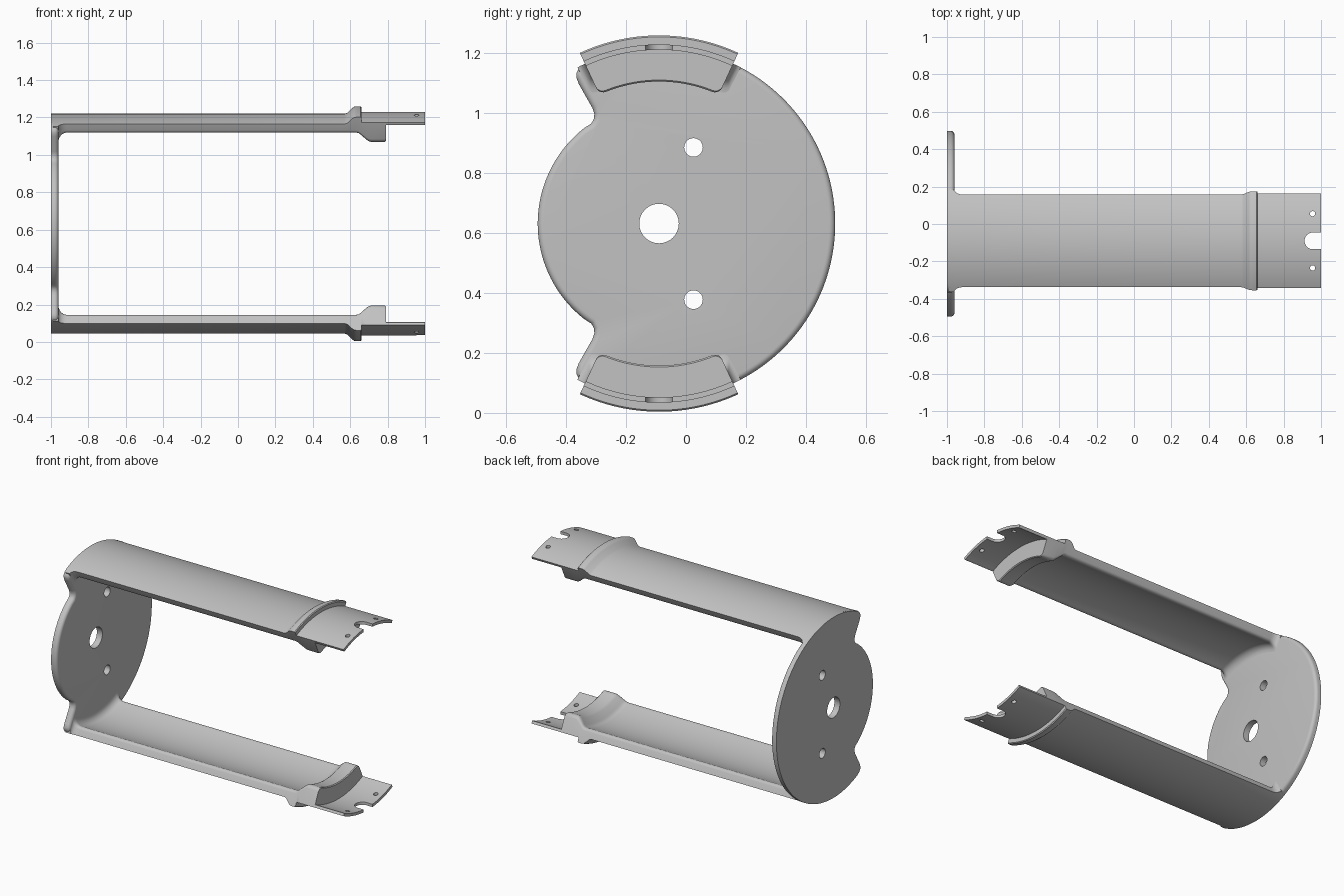
import bpy, bmesh
from math import sin, cos, pi, radians
from mathutils import Matrix, Vector

cube = bpy.data.objects.get("Cube")
if cube:
    bpy.data.objects.remove(cube, do_unlink=True)

CY, CZ = -0.09, 0.632        # axis shared by plate and arms
R_OUT, R_IN = 0.588, 0.53    # arm shell radii
HALF = radians(24.9)         # half the angle an arm spans

grey = bpy.data.materials.new("light_grey")
grey.use_nodes = True
color = (0.54, 0.54, 0.54, 1)
grey.diffuse_color = color
grey.node_tree.nodes["Principled BSDF"].inputs["Base Color"].default_value = color


def make_object(name, bm):
    bmesh.ops.remove_doubles(bm, verts=bm.verts, dist=1e-5)
    bmesh.ops.recalc_face_normals(bm, faces=bm.faces)
    mesh = bpy.data.meshes.new(name)
    bm.to_mesh(mesh)
    bm.free()
    mesh.materials.append(grey)
    obj = bpy.data.objects.new(name, mesh)
    bpy.context.collection.objects.link(obj)
    return obj


def loft(name, loops):
    """Skin a row of closed loops and cap both ends."""
    bm = bmesh.new()
    rings = [[bm.verts.new(p) for p in loop] for loop in loops]
    n = len(rings[0])
    for a, b in zip(rings, rings[1:]):
        for i in range(n):
            j = (i + 1) % n
            bm.faces.new((a[i], a[j], b[j], b[i]))
    bm.faces.new(rings[0])
    bm.faces.new(rings[-1])
    return make_object(name, bm)


def cylinder(bm, center, radius, depth, axis):
    turn = Matrix.Rotation(pi / 2, 4, 'Y') if axis == 'X' else Matrix()
    bmesh.ops.create_cone(bm, cap_ends=True, segments=32, radius1=radius, radius2=radius,
                          depth=depth, matrix=Matrix.Translation(center) @ turn)


def cut(obj, bm):
    cutter = make_object("cutter", bm)
    cutter.hide_render = True
    mod = obj.modifiers.new("cut", 'BOOLEAN')
    mod.operation, mod.solver, mod.object = 'DIFFERENCE', 'EXACT', cutter
    bpy.context.view_layer.objects.active = obj
    bpy.ops.object.modifier_apply(modifier=mod.name)
    bpy.data.objects.remove(cutter, do_unlink=True)


def smooth(obj):
    bpy.ops.object.select_all(action='DESELECT')
    obj.select_set(True)
    bpy.context.view_layer.objects.active = obj
    bpy.ops.object.shade_smooth_by_angle(angle=radians(32))


# End plate: wide arc at the back, notches, then a smaller arc at the front
def arc(radius, start, end, n):
    return [Vector((radius * sin(a), radius * cos(a)))
            for a in (radians(start + (end - start) * i / n) for i in range(n + 1))]


notch = [Vector(p) for p in ((-0.268, 0.517), (-0.276, 0.502), (-0.275, 0.485), (-0.268, 0.466),
                             (-0.222, 0.385), (-0.216, 0.367), (-0.217, 0.35), (-0.226, 0.334))]
outline = arc(R_OUT, -25, 205, 110)
outline += [Vector((p.x, -p.y)) for p in notch]
outline += arc(0.405, 218, 322, 50)
outline += list(reversed(notch))


def inset(points, d):
    result = []
    for i, p in enumerate(points):
        t = (points[(i + 1) % len(points)] - points[i - 1]).normalized()
        result.append(p + d * Vector((t.y, -t.x)))
    return result


ROUND = 0.02
steps = [(-1.0, 0)] + [(-0.96 - ROUND * (1 - sin(a)), ROUND * (1 - cos(a)))
                       for a in (pi / 2 * i / 5 for i in range(6))]
plate = loft("end_plate", [[(x, CY + p.x, CZ + p.y) for p in inset(outline, d)]
                           for x, d in steps])
holes = bmesh.new()
for y, z, r in ((CY, CZ, 0.066), (0.025, CZ + 0.254, 0.031), (0.025, CZ - 0.254, 0.031)):
    cylinder(holes, (-0.98, y, z), r, 0.2, 'X')
cut(plate, holes)
smooth(plate)


# Arms: curved shells with a root fillet, a raised collar and a thin tongue
def section(x, r_out, r_in, flare, c, side):
    pts = []
    half = HALF + flare / R_OUT
    for i in range(37):
        a = half * (2 * i / 36 - 1)
        pts.append((r_out, a))
    for i in range(6):
        t = pi / 2 * i / 5
        pts.append((r_in + c * (1 - sin(t)), half - c / r_in * (1 - cos(t))))
    inner = half - c / r_in
    for i in range(1, 36):
        pts.append((r_in, inner * (1 - 2 * i / 36)))
    for i in range(6):
        t = pi / 2 * (1 - i / 5)
        pts.append((r_in + c * (1 - sin(t)), -half + c / r_in * (1 - cos(t))))
    return [(x, CY + r * sin(a), CZ + side * r * cos(a)) for r, a in pts]


FILLET = 0.045
profile = [(-0.99, R_OUT, R_IN - FILLET, 0.028, 0.02)]
for i in range(7):
    t = pi / 2 * i / 6
    k = 1 - sin(t)
    profile.append((-0.96 + FILLET * (1 - cos(t)), R_OUT, R_IN - FILLET * k, 0.028 * k, 0.02))
profile += [
    (0.57, R_OUT, R_IN, 0, 0.02), (0.585, 0.593, R_IN, 0, 0.02),
    (0.612, 0.62, R_IN, 0, 0.02), (0.622, 0.626, R_IN, 0, 0.02),
    (0.632, 0.628, R_IN, 0, 0.02), (0.645, 0.628, 0.527, 0, 0.02),
    (0.655, 0.628, 0.519, 0, 0.02), (0.66, 0.623, 0.514, 0, 0.02),
    (0.66, 0.598, 0.514, 0, 0.02), (0.69, 0.598, 0.484, 0, 0.025),
    (0.70, 0.598, 0.477, 0, 0.025), (0.71, 0.598, 0.474, 0, 0.025),
    (0.785, 0.598, 0.474, 0, 0.025), (0.79, 0.598, 0.479, 0, 0.025),
    (0.79, 0.598, 0.58, 0, 0.002), (1.0, 0.598, 0.58, 0, 0.002)]

for name, side in (("upper_arm", 1), ("lower_arm", -1)):
    arm = loft(name, [section(*row, side) for row in profile])
    z = CZ + side * 0.58
    # Screw holes in the tongue
    screws = bmesh.new()
    for dy in (-0.145, 0.145):
        cylinder(screws, (0.955, CY + dy, z), 0.014, 0.3, 'Z')
    cut(arm, screws)
    # Round-ended slot open at the tip
    slot = bmesh.new()
    path = [(1.1, -0.045)] + [(0.957 - 0.045 * sin(t), -0.045 * cos(t))
                              for t in (pi * i / 16 for i in range(17))] + [(1.1, 0.045)]
    face = slot.faces.new([slot.verts.new((x, CY + y, z - 0.15)) for x, y in path])
    top = bmesh.ops.extrude_face_region(slot, geom=[face])["geom"]
    bmesh.ops.translate(slot, vec=(0, 0, 0.3),
                        verts=[v for v in top if isinstance(v, bmesh.types.BMVert)])
    cut(arm, slot)
    smooth(arm)
